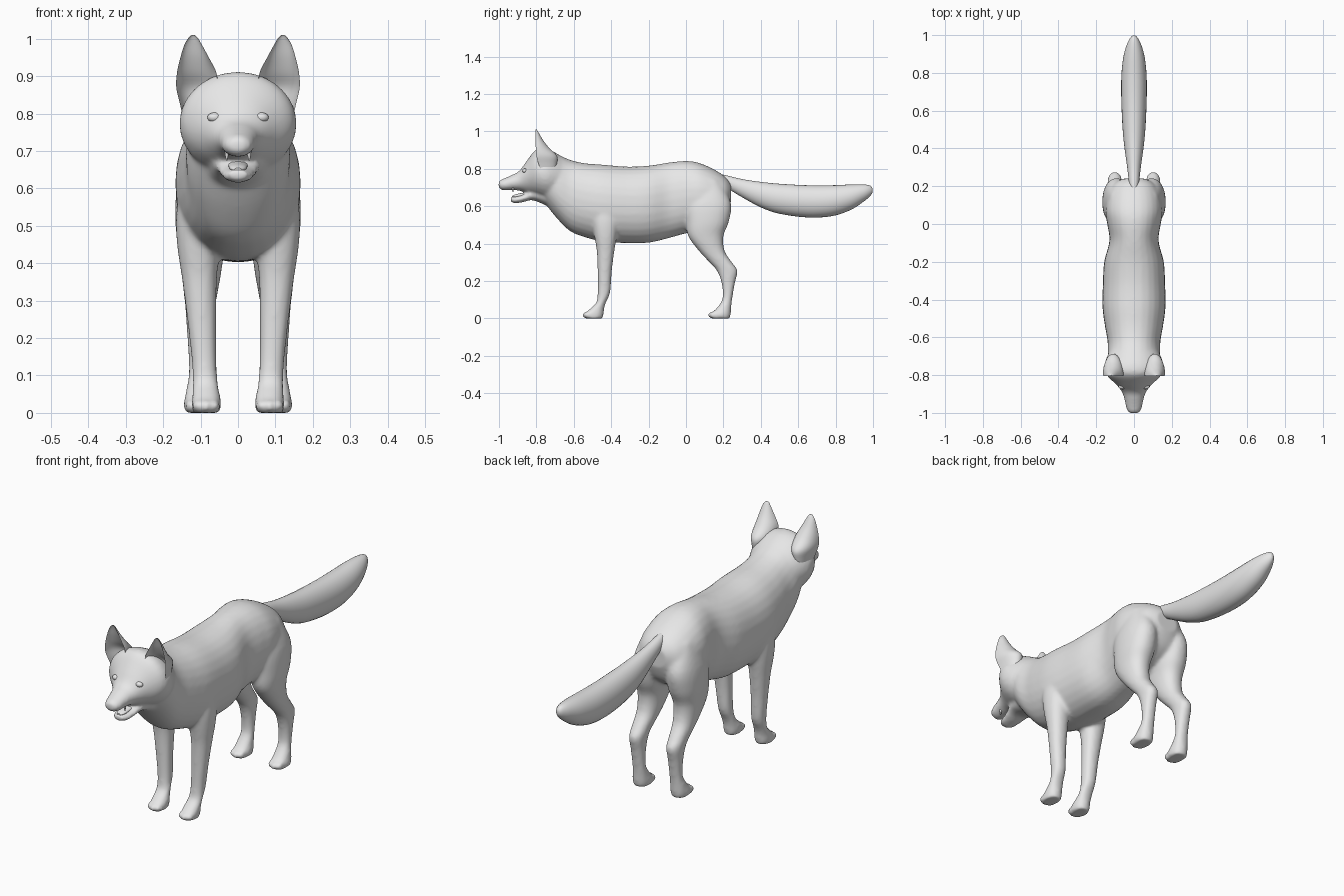
import bpy, bmesh, math
from mathutils import Matrix

fur = bpy.data.materials.new("light_grey")
fur.diffuse_color = (0.8, 0.8, 0.8, 1)


def spline(rows, steps=4):
    """Catmull-Rom interpolation through rows of numbers."""
    out = []
    for i in range(len(rows) - 1):
        p0, p1 = rows[max(i - 1, 0)], rows[i]
        p2, p3 = rows[i + 1], rows[min(i + 2, len(rows) - 1)]
        for k in range(steps):
            t = k / steps
            out.append([0.5 * (2 * b + (c - a) * t + (2 * a - 5 * b + 4 * c - d) * t * t
                               + (3 * b - a - 3 * c + d) * t ** 3)
                        for a, b, c, d in zip(p0, p1, p2, p3)])
    return out + [list(rows[-1])]


def loft(bm, rows, axis, side=1, power=1.0, cupped=False, n=28):
    """Oval rings: (position, a_min, a_max, x_min, x_max); a is z along y, y along z."""
    rings = []
    for t, a0, a1, x0, x1 in spline(rows):
        ring = []
        for k in range(n):
            ang = 2 * math.pi * k / n
            c, s = math.cos(ang), math.sin(ang)
            c = math.copysign(abs(c) ** power, c)
            s = math.copysign(abs(s) ** power, s)
            x = side * ((x0 + x1) / 2 + (x1 - x0) / 2 * c)
            if cupped:
                a = a0 + (a1 - a0) * abs(s) * (1 if s > 0 else 0.6)
            else:
                a = (a0 + a1) / 2 + (a1 - a0) / 2 * s
            ring.append(bm.verts.new((x, t, a) if axis == 'y' else (x, a, t)))
        rings.append(ring)
    for r, q in zip(rings, rings[1:]):
        for k in range(n):
            bm.faces.new((r[k], r[(k + 1) % n], q[(k + 1) % n], q[k]))
    bm.faces.new(rings[0])
    bm.faces.new(rings[-1])


def ball(bm, loc, size):
    bmesh.ops.create_uvsphere(bm, u_segments=16, v_segments=10, radius=1,
                              matrix=Matrix.Translation(loc) @ Matrix.Diagonal((*size, 1)))


def finish(name, bm):
    bmesh.ops.recalc_face_normals(bm, faces=bm.faces)
    me = bpy.data.meshes.new(name)
    bm.to_mesh(me)
    bm.free()
    me.materials.append(fur)
    ob = bpy.data.objects.new(name, me)
    bpy.context.collection.objects.link(ob)
    bpy.ops.object.select_all(action='DESELECT')
    bpy.context.view_layer.objects.active = ob
    ob.select_set(True)
    bpy.ops.object.shade_smooth_by_angle(angle=math.radians(50))
    return ob


def sym(rows):
    """Rows (y, z_bottom, z_top, half_width) made symmetric about x = 0."""
    return [(y, b, t, -w, w) for y, b, t, w in rows]


body = bmesh.new()

# torso and neck
loft(body, sym([(0.24, 0.62, 0.72, 0.06), (0.21, 0.55, 0.757, 0.11), (0.15, 0.50, 0.797, 0.14),
                (0.07, 0.47, 0.832, 0.152), (0.0, 0.455, 0.842, 0.142), (-0.09, 0.43, 0.834, 0.13),
                (-0.2, 0.405, 0.817, 0.158), (-0.32, 0.403, 0.812, 0.165), (-0.44, 0.41, 0.822, 0.167),
                (-0.54, 0.434, 0.83, 0.154), (-0.62, 0.467, 0.848, 0.14), (-0.69, 0.535, 0.88, 0.138),
                (-0.75, 0.61, 0.90, 0.12), (-0.775, 0.64, 0.895, 0.10)]), 'y', power=0.92)

# skull and muzzle
loft(body, sym([(-0.62, 0.65, 0.835, 0.10), (-0.69, 0.635, 0.882, 0.138), (-0.75, 0.635, 0.909, 0.157),
                (-0.80, 0.653, 0.905, 0.145), (-0.85, 0.67, 0.845, 0.095), (-0.89, 0.683, 0.79, 0.064),
                (-0.93, 0.686, 0.768, 0.051), (-0.97, 0.684, 0.75, 0.043), (-0.993, 0.69, 0.74, 0.033),
                (-1.002, 0.70, 0.73, 0.02)]), 'y')

# lower jaw
loft(body, sym([(-0.75, 0.605, 0.70, 0.08), (-0.82, 0.632, 0.69, 0.064), (-0.87, 0.622, 0.664, 0.05),
                (-0.915, 0.615, 0.653, 0.039), (-0.938, 0.624, 0.652, 0.024)]), 'y')

for s in (-1, 1):
    # front leg
    loft(body, [(0.62, -0.50, -0.36, 0.05, 0.155), (0.52, -0.50, -0.36, 0.05, 0.166),
                (0.44, -0.49, -0.37, 0.05, 0.162), (0.36, -0.477, -0.383, 0.056, 0.15),
                (0.25, -0.472, -0.397, 0.058, 0.136), (0.14, -0.472, -0.405, 0.057, 0.124),
                (0.085, -0.48, -0.428, 0.054, 0.121), (0.05, -0.515, -0.438, 0.048, 0.122),
                (0.025, -0.54, -0.44, 0.045, 0.124), (0.0, -0.54, -0.445, 0.048, 0.122)],
         'z', s, 0.9)
    # hind leg
    loft(body, [(0.74, 0.05, 0.18, 0.03, 0.125), (0.62, 0.0, 0.24, 0.02, 0.161),
                (0.52, 0.0, 0.23, 0.02, 0.168), (0.44, 0.012, 0.2, 0.035, 0.16),
                (0.36, 0.07, 0.207, 0.047, 0.15), (0.30, 0.125, 0.246, 0.058, 0.143),
                (0.255, 0.165, 0.276, 0.064, 0.139), (0.19, 0.19, 0.262, 0.068, 0.135),
                (0.11, 0.196, 0.248, 0.07, 0.132), (0.06, 0.168, 0.242, 0.066, 0.139),
                (0.025, 0.135, 0.24, 0.062, 0.145), (0.0, 0.135, 0.235, 0.064, 0.143)],
         'z', s, 0.9)
    # toes
    for x0, y0 in ((0.085, -0.534), (0.104, 0.138)):
        for dx, dy in ((-0.024, 0.01), (0, 0), (0.024, 0.01)):
            ball(body, (s * (x0 + dx), y0 + dy, 0.018), (0.014, 0.024, 0.018))

# fuse torso, head and legs into one smooth skin
ob = finish("body", body)
m = ob.modifiers.new("fuse", 'REMESH')
m.mode, m.voxel_size, m.use_smooth_shade = 'VOXEL', 0.008, True
m = ob.modifiers.new("soften", 'SMOOTH')
m.factor, m.iterations = 0.5, 12

# tail
bm = bmesh.new()
loft(bm, sym([(0.17, 0.71, 0.775, 0.02), (0.22, 0.695, 0.764, 0.027), (0.3, 0.648, 0.745, 0.036),
              (0.4, 0.594, 0.73, 0.05), (0.5, 0.56, 0.72, 0.06), (0.65, 0.54, 0.712, 0.067),
              (0.78, 0.547, 0.712, 0.067), (0.88, 0.58, 0.716, 0.057), (0.95, 0.625, 0.716, 0.038),
              (0.985, 0.655, 0.71, 0.02), (0.998, 0.675, 0.695, 0.007)]), 'y')
finish("tail", bm)

for s, label in ((-1, "right"), (1, "left")):
    # cupped ear
    bm = bmesh.new()
    loft(bm, [(0.79, -0.775, -0.70, 0.085, 0.147), (0.83, -0.79, -0.69, 0.068, 0.156),
              (0.87, -0.80, -0.69, 0.055, 0.165), (0.91, -0.803, -0.73, 0.058, 0.163),
              (0.95, -0.804, -0.762, 0.078, 0.154), (0.985, -0.804, -0.783, 0.097, 0.143),
              (1.003, -0.805, -0.793, 0.108, 0.132), (1.01, -0.805, -0.799, 0.116, 0.124)],
         'z', s, cupped=True)
    finish(label + "_ear", bm)
    # eye
    bm = bmesh.new()
    ball(bm, (s * 0.063, -0.861, 0.79), (0.019, 0.014, 0.013))
    finish(label + "_eye", bm)
    # upper fang
    bm = bmesh.new()
    bmesh.ops.create_cone(bm, cap_ends=True, segments=10, radius1=0.002, radius2=0.007, depth=0.026,
                          matrix=Matrix.Translation((s * 0.03, -0.925, 0.688)))
    finish(label + "_fang", bm)

# tongue
bm = bmesh.new()
loft(bm, sym([(-0.82, 0.65, 0.682, 0.03), (-0.87, 0.648, 0.672, 0.026),
              (-0.91, 0.645, 0.664, 0.022), (-0.93, 0.645, 0.655, 0.01)]), 'y')
finish("tongue", bm)
